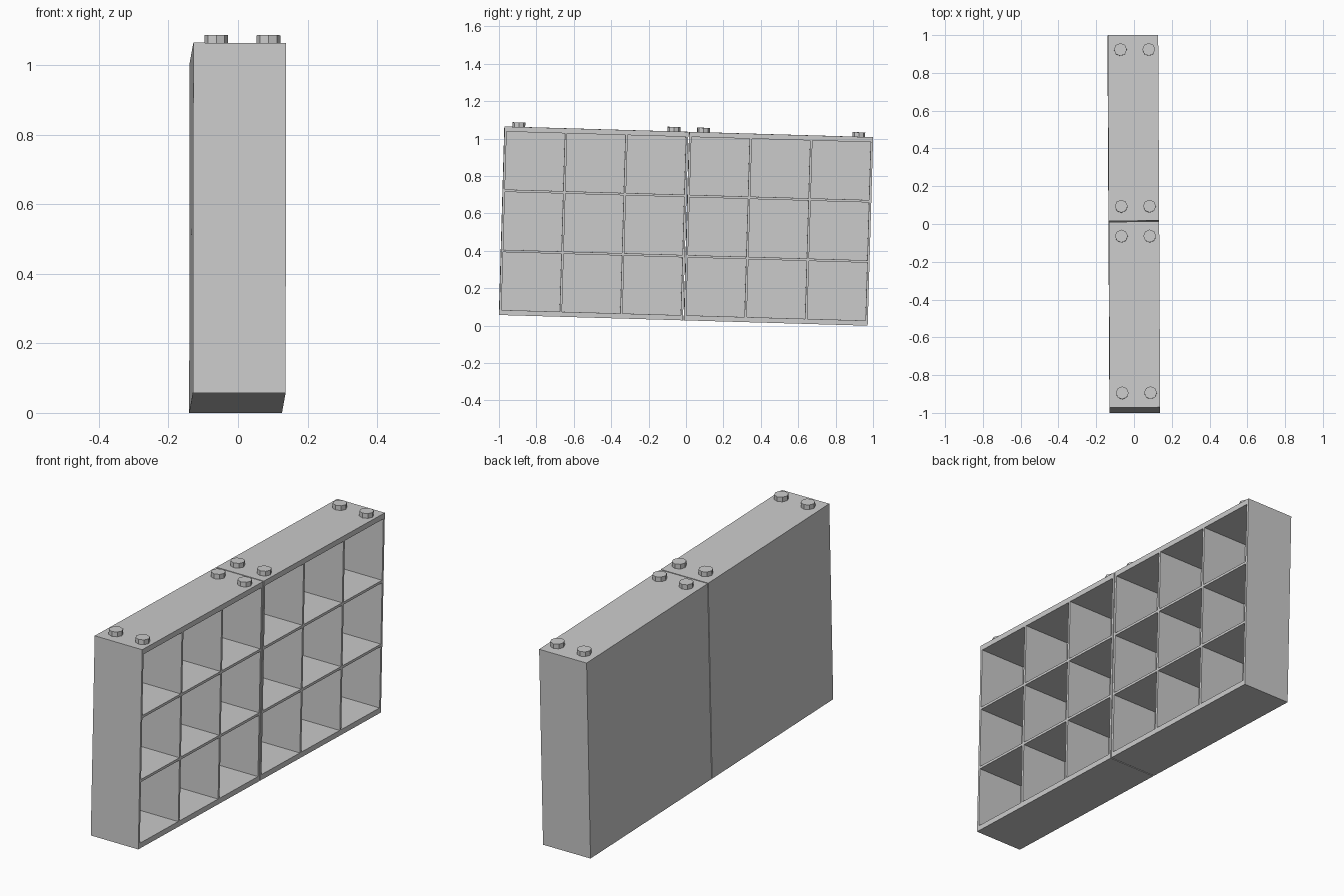
import bpy, bmesh, math
from mathutils import Matrix, Vector

if "Cube" in bpy.data.objects:
    bpy.data.objects.remove(bpy.data.objects["Cube"])

DEPTH, LENGTH, HEIGHT, GAP = 0.267, 1.9716, 1.008, 0.005
UNIT = (LENGTH - GAP) / 2
WALL, SHELF, RIM, BACK = 0.012, 0.013, 0.027, 0.012

grey = bpy.data.materials.new("light_grey")
grey.use_nodes = True
colour = (0.6, 0.6, 0.6, 1)
grey.diffuse_color = colour
grey.node_tree.nodes["Principled BSDF"].inputs["Base Color"].default_value = colour

# The whole rack leans slightly
lean = (Matrix.Translation((-0.001, 0, 0.5325))
        @ Matrix.Rotation(math.radians(0.3), 4, "Z")
        @ Matrix.Rotation(math.radians(0.1), 4, "Y")
        @ Matrix.Rotation(math.radians(-1.66), 4, "X"))


def finish(bm, name, offset):
    mesh = bpy.data.meshes.new(name)
    bm.to_mesh(mesh)
    bm.free()
    mesh.materials.append(grey)
    obj = bpy.data.objects.new(name, mesh)
    bpy.context.collection.objects.link(obj)
    obj.matrix_world = lean @ Matrix.Translation(offset)


def openings(total, border, divider):
    """Start and end of three equal openings across a centred span."""
    size = (total - 2 * border - 2 * divider) / 3
    starts = [-total / 2 + border + i * (size + divider) for i in range(3)]
    return [(s, s + size) for s in starts]


def cabinet(name, y):
    bm = bmesh.new()
    bmesh.ops.create_cube(bm, size=1, matrix=Matrix.Diagonal((DEPTH, UNIT, HEIGHT, 1)))
    columns = openings(UNIT, WALL, WALL)
    rows = openings(HEIGHT, RIM, SHELF)
    # Mark out the pigeonholes, then push them in
    for axis, spans in ((1, columns), (2, rows)):
        for edge in (e for span in spans for e in span):
            point, normal = Vector(), Vector()
            point[axis], normal[axis] = edge, 1
            bmesh.ops.bisect_plane(bm, geom=bm.verts[:] + bm.edges[:] + bm.faces[:],
                                   plane_co=point, plane_no=normal)
    bm.normal_update()

    def inside(value, spans):
        return any(a < value < b for a, b in spans)

    holes = [f for f in bm.faces if f.normal.x > 0.9
             and inside(f.calc_center_median().y, columns)
             and inside(f.calc_center_median().z, rows)]
    bmesh.ops.inset_individual(bm, faces=holes, thickness=0, depth=BACK - DEPTH)
    bmesh.ops.dissolve_limit(bm, angle_limit=0.01, verts=bm.verts[:], edges=bm.edges[:])
    finish(bm, name, (0, y, 0))


def peg(name, x, y):
    bm = bmesh.new()
    bmesh.ops.create_cone(bm, cap_ends=True, segments=8, radius1=0.034,
                          radius2=0.034, depth=0.026)
    finish(bm, name, (x, y, HEIGHT / 2 + 0.011))


for side, sign in (("front", -1), ("back", 1)):
    centre = sign * (UNIT + GAP) / 2
    cabinet(f"{side}_cabinet", centre)
    for dy in (-0.415, 0.415):
        for x in (-0.067, 0.083):
            peg(f"{side}_stacking_peg", x, centre + dy)
